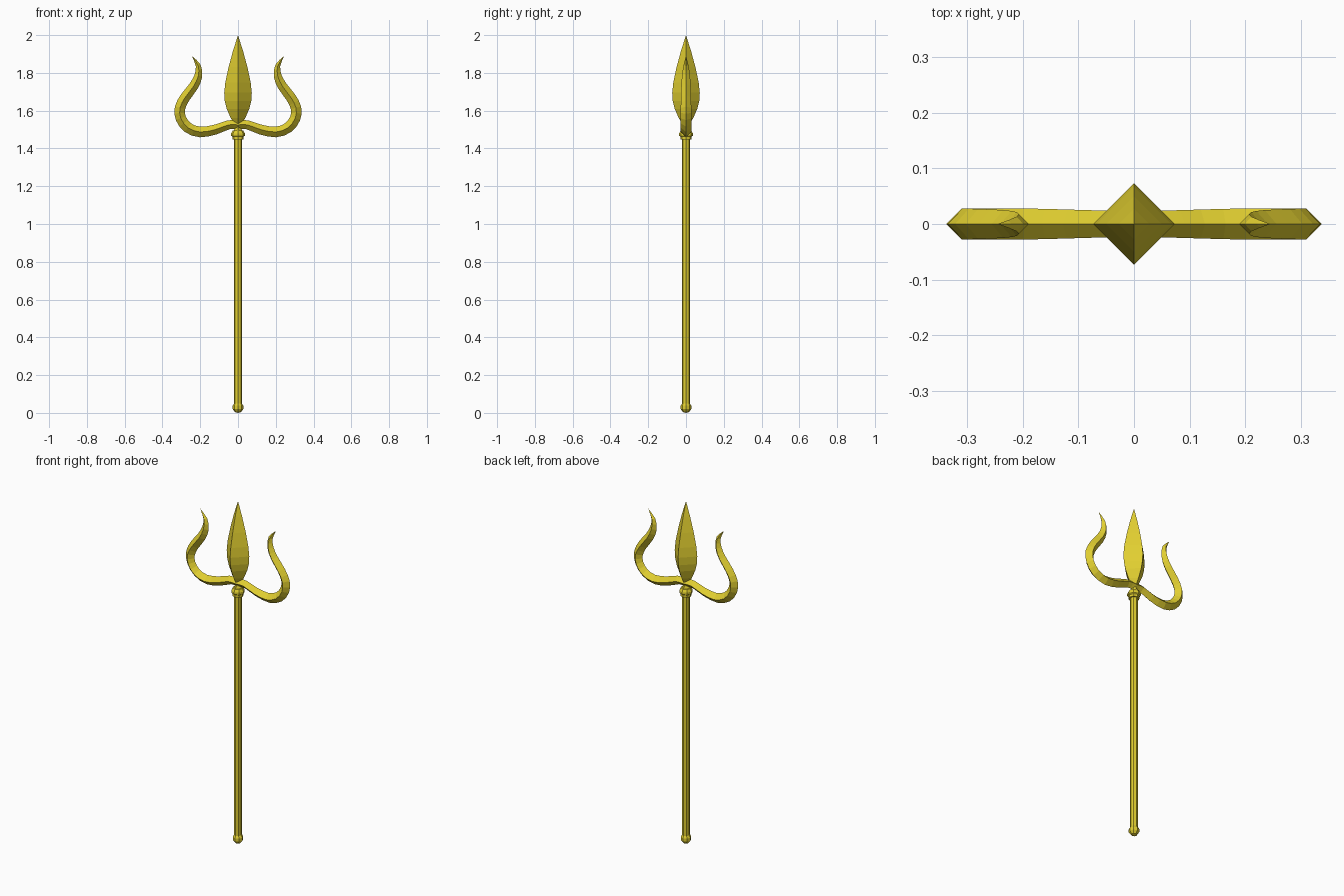
import bpy, bmesh, math
from mathutils import Vector

if "Cube" in bpy.data.objects:
    bpy.data.objects.remove(bpy.data.objects["Cube"])

gold = bpy.data.materials.new("gold")
gold.diffuse_color = (0.75, 0.62, 0.03, 1)
gold.use_nodes = True
gold.node_tree.nodes["Principled BSDF"].inputs["Base Color"].default_value = gold.diffuse_color


def finish(name, bm):
    bmesh.ops.remove_doubles(bm, verts=bm.verts, dist=1e-5)
    bmesh.ops.recalc_face_normals(bm, faces=bm.faces)
    mesh = bpy.data.meshes.new(name)
    bm.to_mesh(mesh)
    bm.free()
    mesh.materials.append(gold)
    obj = bpy.data.objects.new(name, mesh)
    bpy.context.collection.objects.link(obj)
    return obj


def skin(name, rings):
    """Join a list of equal-sized point rings into a tube."""
    bm = bmesh.new()
    rows = [[bm.verts.new(p) for p in ring] for ring in rings]
    n = len(rows[0])
    for a, b in zip(rows, rows[1:]):
        for i in range(n):
            j = (i + 1) % n
            bm.faces.new((a[i], a[j], b[j], b[i]))
    return finish(name, bm)


def lathe(name, profile, sides, turn=0.0):
    """Revolve (radius, z) points around the z axis."""
    angles = [turn + 2 * math.pi * i / sides for i in range(sides)]
    return skin(name, [[(r * math.cos(a), r * math.sin(a), z) for a in angles]
                       for r, z in profile])


def smooth_path(pts, steps):
    """Catmull-Rom interpolation through (x, z, width) points."""
    pts = [Vector(p) for p in pts]
    pts = [2 * pts[0] - pts[1]] + pts + [2 * pts[-1] - pts[-2]]
    out = []
    for a, b, c, d in zip(pts, pts[1:], pts[2:], pts[3:]):
        for s in range(steps):
            t = s / steps
            out.append(0.5 * (2 * b + (c - a) * t + (2 * a - 5 * b + 4 * c - d) * t * t
                              + (3 * b - a - 3 * c + d) * t ** 3))
    return out + [pts[-2]]


# Shaft with rounded pommel and collar
lathe("shaft", [(0, 0.03), (0.021, 0.03), (0.021, 1.46), (0, 1.46)], 8)
lathe("pommel", [(0, 0), (0.016, 0.004), (0.028, 0.02), (0.028, 0.038),
                 (0.018, 0.055), (0, 0.056)], 8)
lathe("collar", [(0, 1.448), (0.03, 1.448), (0.03, 1.462), (0.036, 1.467),
                 (0.036, 1.48), (0.028, 1.494), (0, 1.494)], 8)

# Four-sided spear blade with a pinched neck
lathe("centre_blade", [(0, 1.48), (0.028, 1.485), (0.018, 1.505), (0.016, 1.525),
                       (0.038, 1.56), (0.06, 1.61), (0.07, 1.65), (0.073, 1.695),
                       (0.067, 1.75), (0.05, 1.83), (0.027, 1.915), (0, 2.0)], 4)

# Curved side prongs, diamond cross-section, swept as one mirrored path
half = [(0.05, 1.525, 0.024), (0.12, 1.5, 0.026), (0.2, 1.487, 0.028),
        (0.265, 1.51, 0.028), (0.303, 1.56, 0.028), (0.307, 1.615, 0.028),
        (0.28, 1.67, 0.027), (0.235, 1.73, 0.025), (0.21, 1.785, 0.021),
        (0.211, 1.84, 0.013), (0.245, 1.89, 0)]
path = smooth_path([(-x, z, w) for x, z, w in reversed(half)]
                   + [(0, 1.525, 0.024)] + half, 2)
rings = []
for i, (x, z, w) in enumerate(path):
    w = max(w, 0)
    d = path[min(i + 1, len(path) - 1)] - path[max(i - 1, 0)]
    n = Vector((-d.y, 0, d.x)).normalized() * w
    c, side = Vector((x, 0, z)), Vector((0, w, 0))
    rings.append([c + n, c + side, c - n, c - side])
skin("side_prongs", rings)
